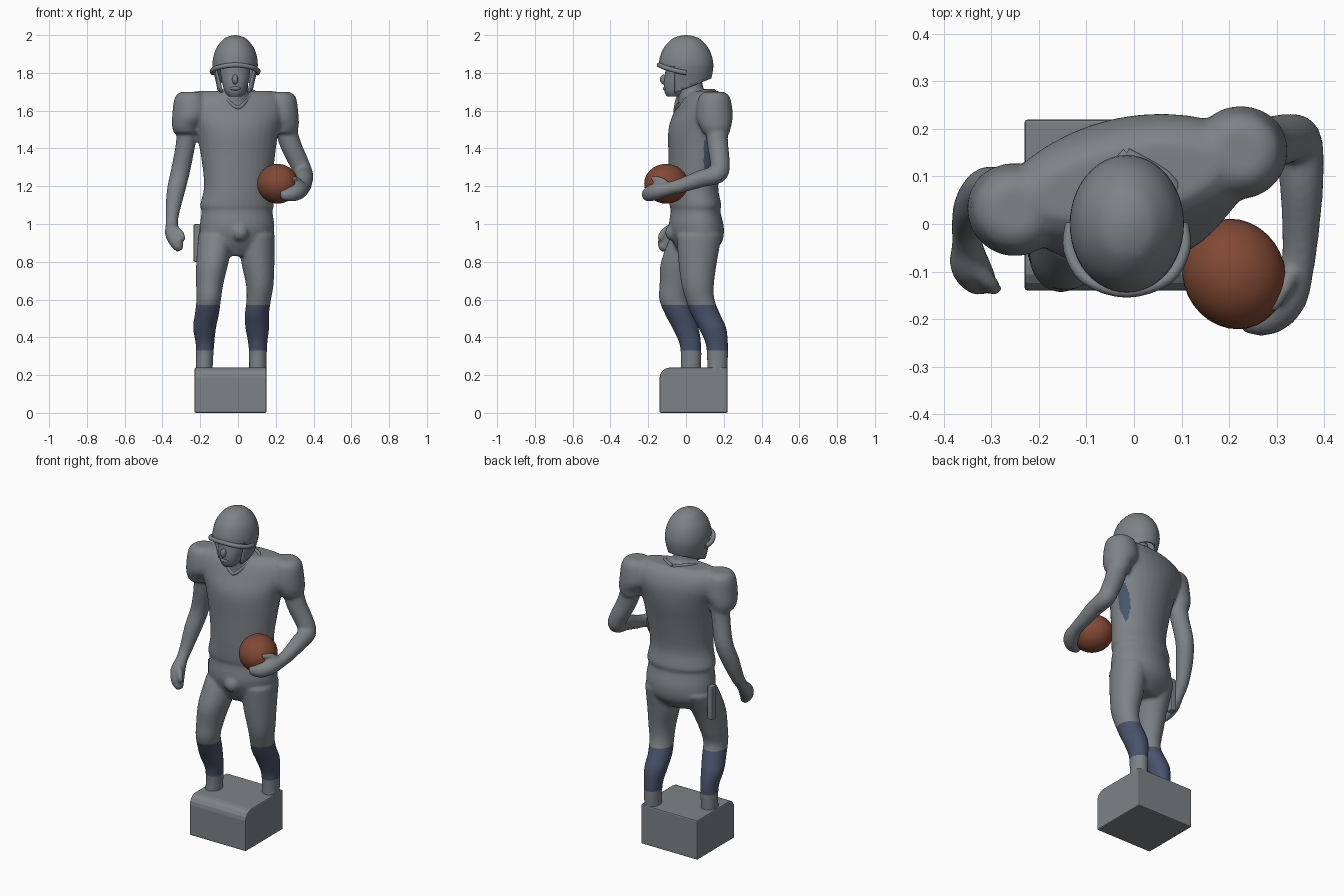
import bpy, bmesh, math
from mathutils import Vector, Matrix, Quaternion

if "Cube" in bpy.data.objects:
    bpy.data.objects.remove(bpy.data.objects["Cube"], do_unlink=True)


def material(name, rgb):
    m = bpy.data.materials.new(name)
    m.use_nodes = True
    m.diffuse_color = (*rgb, 1)
    node = m.node_tree.nodes["Principled BSDF"]
    node.inputs["Base Color"].default_value = (*rgb, 1)
    node.inputs["Roughness"].default_value = 0.7
    return m


grey = material("stone grey", (.205, .226, .24))
navy = material("navy sock", (.065, .088, .15))
brown = material("leather brown", (.22, .066, .034))


def finish(bm, name, *mats, smooth=True):
    bmesh.ops.recalc_face_normals(bm, faces=bm.faces)
    me = bpy.data.meshes.new(name)
    bm.to_mesh(me)
    bm.free()
    ob = bpy.data.objects.new(name, me)
    bpy.context.collection.objects.link(ob)
    for m in mats:
        me.materials.append(m)
    for p in me.polygons:
        p.use_smooth = smooth
    return ob


def spline(rows, steps=4):
    """Catmull-Rom interpolation of rows of numbers."""
    out = []
    for i in range(len(rows) - 1):
        p = [Vector(rows[min(max(i + k, 0), len(rows) - 1)]) for k in (-1, 0, 1, 2)]
        for s in range(steps):
            t = s / steps
            out.append(p[1] + (p[2] - p[0]) * (t / 2)
                       + (2 * p[0] - 5 * p[1] + 4 * p[2] - p[3]) * (t * t / 2)
                       + (3 * p[1] - p[0] - 3 * p[2] + p[3]) * (t ** 3 / 2))
    out.append(Vector(rows[-1]))
    return out


def bridge(bm, rings):
    n = len(rings[0])
    for a, b in zip(rings, rings[1:]):
        for i in range(n):
            bm.faces.new((a[i], a[(i + 1) % n], b[(i + 1) % n], b[i]))
    bm.faces.new(rings[0])
    bm.faces.new(rings[-1])


def loft(bm, rows, yaw=0, n=32):
    """Stack of level ellipses: x, y, z, half width, half depth."""
    turn = Matrix.Rotation(math.radians(yaw), 3, 'Z')
    rings = []
    for x, y, z, a, b in spline(rows):
        angles = [math.tau * i / n for i in range(n)]
        rings.append([bm.verts.new(Vector((x, y, z)) + turn @ Vector(
            (a * math.cos(t), b * math.sin(t), 0))) for t in angles])
    bridge(bm, rings)


def limb(bm, rows, n=20):
    """Round tube along a path: x, y, z, radius."""
    pts = spline(rows)
    pos = [Vector(p[:3]) for p in pts]
    last, q, rings = Vector((0, 0, 1)), Quaternion(), []
    for i, p in enumerate(pts):
        tan = (pos[min(i + 1, len(pos) - 1)] - pos[max(i - 1, 0)]).normalized()
        q = last.rotation_difference(tan) @ q
        last = tan
        rings.append([bm.verts.new(pos[i] + q @ Vector(
            (p[3] * math.cos(math.tau * k / n), p[3] * math.sin(math.tau * k / n), 0)))
            for k in range(n)])
    bridge(bm, rings)


def ball(bm, centre, size):
    mat = Matrix.Translation(centre) @ Matrix.Diagonal((*size, 1))
    bmesh.ops.create_uvsphere(bm, u_segments=32, v_segments=20, radius=1, matrix=mat)


def cut(bm, co, no):
    bmesh.ops.bisect_plane(bm, geom=bm.verts[:] + bm.edges[:] + bm.faces[:],
                           plane_co=co, plane_no=no)


def rod(name, pts, r, cyclic=False):
    cu = bpy.data.curves.new(name, 'CURVE')
    cu.dimensions = '3D'
    cu.bevel_depth = r
    cu.use_fill_caps = True
    sp = cu.splines.new('POLY')
    rows = spline(pts + pts[:1] if cyclic else pts)
    sp.points.add(len(rows) - 1)
    for point, p in zip(sp.points, rows):
        point.co = (*p, 1)
    cu.materials.append(grey)
    ob = bpy.data.objects.new(name, cu)
    bpy.context.collection.objects.link(ob)


# Body: torso, neck, shoulder pads, arms, hands and legs fused into one skin
bm = bmesh.new()
loft(bm, [(-.01, .05, .83, .1, .07), (-.01, .06, .9, .185, .125), (-.005, .055, .98, .2, .143),
          (-.005, .05, 1.07, .19, .128), (-.005, .05, 1.1, .198, .134), (0, .04, 1.2, .182, .128),
          (0, .05, 1.35, .197, .14), (-.005, .065, 1.5, .225, .155), (-.01, .085, 1.6, .27, .138),
          (-.015, .09, 1.67, .265, .108), (-.015, .09, 1.705, .2, .07)], yaw=12)
loft(bm, [(-.015, .05, 1.6, .09, .09), (-.01, .025, 1.7, .065, .072), (-.01, .01, 1.8, .062, .07)])
for x, y, out in ((-.25, .03, -.025), (.222, .15, .025)):
    loft(bm, [(x, y, 1.7, .05, .05), (x, y, 1.67, .085, .083), (x, y, 1.58, .098, .098),
              (x + out, y + .005, 1.52, .075, .085), (x + out, y + .01, 1.48, .064, .07)])
limb(bm, [(-.26, .05, 1.56, .06), (-.278, .06, 1.42, .052), (-.305, .07, 1.28, .051),
          (-.33, .04, 1.17, .048), (-.347, 0, 1.06, .037), (-.35, -.04, 1, .033),
          (-.345, -.085, .95, .042), (-.325, -.115, .9, .036), (-.305, -.12, .86, .02)])
limb(bm, [(-.34, -.09, .98, .018), (-.302, -.125, .95, .017), (-.29, -.14, .915, .014)])
limb(bm, [(.24, .16, 1.56, .06), (.275, .167, 1.43, .056), (.325, .18, 1.32, .052),
          (.347, .168, 1.265, .05), (.352, .08, 1.24, .046), (.35, -.02, 1.205, .039),
          (.343, -.09, 1.187, .036), (.32, -.155, 1.173, .044), (.28, -.195, 1.158, .04),
          (.225, -.205, 1.15, .024)])
limb(bm, [(.33, -.1, 1.2, .022), (.318, -.13, 1.23, .018), (.285, -.18, 1.24, .015)])
legs = {
    "left": [(.1, .07, .94, .095, .12), (.105, .062, .8, .088, .102), (.115, .062, .68, .073, .086),
             (.11, .075, .6, .065, .076), (.1, .105, .52, .064, .077), (.102, .14, .45, .063, .073),
             (.105, .165, .35, .049, .058), (.105, .165, .2, .046, .054)],
    "right": [(-.115, .04, .94, .095, .12), (-.135, -.025, .8, .086, .108), (-.15, -.053, .68, .072, .087),
              (-.155, -.065, .6, .065, .077), (-.165, -.035, .52, .064, .075), (-.177, -.003, .45, .061, .07),
              (-.175, .025, .35, .048, .056), (-.18, .025, .2, .044, .054)]}
for rows in legs.values():
    loft(bm, rows)
ball(bm, (.01, -.07, .955), (.045, .04, .045))
body = finish(bm, "body", grey)
remesh = body.modifiers.new("fuse", 'REMESH')
remesh.mode = 'VOXEL'
remesh.voxel_size = .009
soften = body.modifiers.new("soften", 'SMOOTH')
soften.factor = .5
soften.iterations = 6
skin = bpy.data.meshes.new_from_object(body.evaluated_get(bpy.context.evaluated_depsgraph_get()))
bpy.data.objects.remove(body, do_unlink=True)

# Socks by height, and a slim panel on the left flank
bm = bmesh.new()
bm.from_mesh(skin)
for z in (.33, .57):
    cut(bm, (0, 0, z), (0, 0, 1))
for f in bm.faces:
    x, y, z = f.calc_center_median()
    sock = .33 < z < .57
    panel = .1 < x < .215 and abs(y - .12) < .03 * (1 - ((z - 1.36) / .15) ** 2)
    f.material_index = int(sock or panel)
finish(bm, "body", grey, navy)

# Collar
rod("collar", [(-.015, .15, 1.705), (.085, .085, 1.7), (.055, .005, 1.67), (.0, -.045, 1.615),
               (-.07, -.015, 1.67), (-.1, .05, 1.7)], .01, cyclic=True)

# Face
bm = bmesh.new()
loft(bm, [(-.015, -.06, 1.675, .035, .04), (-.015, -.052, 1.7, .055, .062),
          (-.015, -.045, 1.75, .07, .072), (-.015, -.035, 1.8, .078, .075),
          (-.015, -.03, 1.87, .08, .08)])
ball(bm, (-.015, -.118, 1.765), (.016, .02, .026))
ball(bm, (-.015, -.108, 1.718), (.028, .014, .012))
finish(bm, "face", grey)

# Helmet shell with the face opening and slanted lower edge cut away
bm = bmesh.new()
loft(bm, [(-.015, 0, 1.68, .088, .1), (-.015, 0, 1.75, .102, .128), (-.015, 0, 1.84, .12, .145),
          (-.015, 0, 1.92, .105, .125), (-.015, 0, 1.975, .066, .08), (-.015, 0, 1.994, .032, .04),
          (-.015, 0, 2, .002, .002)], n=48)
low, slope = Vector((0, -.08, 1.685)), Vector((0, -.4, 1)).normalized()
cut(bm, (0, -.06, 0), (0, 1, 0))
cut(bm, (0, 0, 1.835), (0, 0, 1))
cut(bm, low, slope)
gone = []
for f in bm.faces:
    c = f.calc_center_median()
    if (c.y < -.06 and c.z < 1.835) or (c - low).dot(slope) < 0:
        gone.append(f)
bmesh.ops.delete(bm, geom=gone, context='FACES')
helmet = finish(bm, "helmet", grey)
shell = helmet.modifiers.new("shell", 'SOLIDIFY')
shell.thickness = .014
rod("helmet_brim", [(-.015 + s * w, y, z) for s, w, y, z in (
    (-1, .117, 0, 1.8), (-1, .12, -.055, 1.812), (-1, .085, -.115, 1.83), (1, 0, -.142, 1.842),
    (1, .085, -.115, 1.83), (1, .12, -.055, 1.812), (1, .117, 0, 1.8))], .013)

# Ball held in the left arm
bm = bmesh.new()
ball(bm, (0, 0, 0), (.107, .118, .105))
held = finish(bm, "held_ball", brown)
held.location = (.21, -.105, 1.213)
held.rotation_euler.z = math.radians(25)


# Blocks with softened edges: plinth and hanging towel
def block(name, lo, hi, front=0):
    lo, hi = Vector(lo), Vector(hi)
    bm = bmesh.new()
    bmesh.ops.create_cube(bm, size=1, matrix=Matrix.Translation((lo + hi) / 2)
                          @ Matrix.Diagonal((*(hi - lo), 1)))
    if front:
        edge = [e for e in bm.edges if all(v.co.y < lo.y + .01 and v.co.z > hi.z - .01 for v in e.verts)]
        bmesh.ops.bevel(bm, geom=edge, offset=front, segments=4, profile=.5, affect='EDGES')
    ob = finish(bm, name, grey, smooth=False)
    mod = ob.modifiers.new("edges", 'BEVEL')
    mod.width = .007
    mod.segments = 2
    mod.limit_method = 'ANGLE'


block("plinth", (-.23, -.14, 0), (.15, .22, .24), front=.055)
block("towel", (-.235, .04, .8), (-.2, .085, 1.0))
